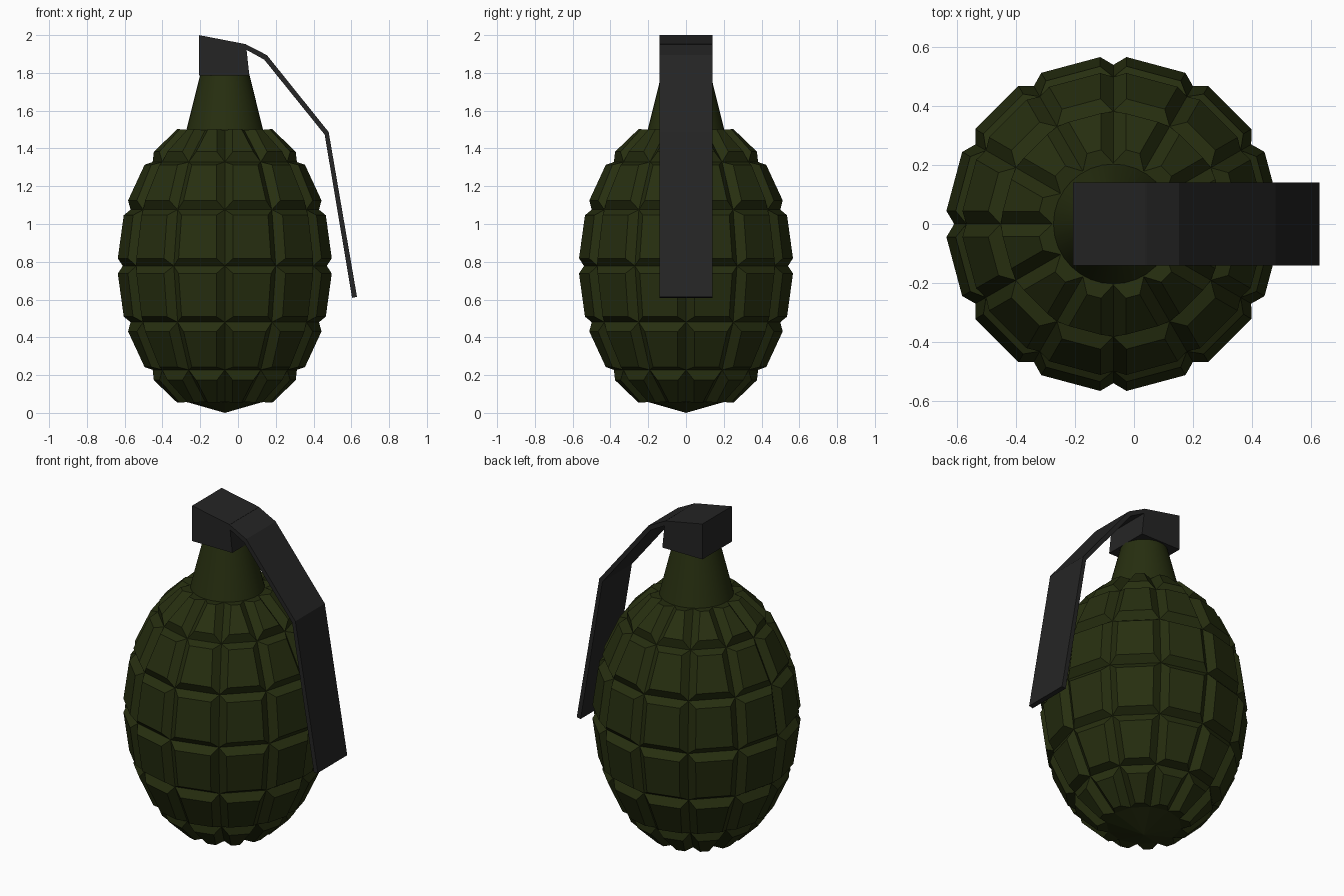
import bpy, bmesh, math
from mathutils import Matrix

if "Cube" in bpy.data.objects:
    bpy.data.objects.remove(bpy.data.objects["Cube"])

AXIS_X = -0.07   # body axis
HALF_W = 0.14    # half width of cap and lever


def material(name, rgb):
    m = bpy.data.materials.new(name)
    m.diffuse_color = (*rgb, 1)
    m.use_nodes = True
    m.node_tree.nodes["Principled BSDF"].inputs["Base Color"].default_value = m.diffuse_color
    return m


def finish(bm, name, mat):
    bmesh.ops.recalc_face_normals(bm, faces=bm.faces[:])
    me = bpy.data.meshes.new(name)
    bm.to_mesh(me)
    bm.free()
    me.materials.append(mat)
    ob = bpy.data.objects.new(name, me)
    bpy.context.collection.objects.link(ob)
    return ob


def extruded_profile(name, pts, mat):
    """Extrude an XZ outline across the lever width."""
    bm = bmesh.new()
    face = bm.faces.new([bm.verts.new((x, -HALF_W, z)) for x, z in pts])
    new = bmesh.ops.extrude_face_region(bm, geom=[face])["geom"]
    verts = [g for g in new if isinstance(g, bmesh.types.BMVert)]
    bmesh.ops.translate(bm, verts=verts, vec=(0, 2 * HALF_W, 0))
    return finish(bm, name, mat)


green = material("dark olive green", (0.020, 0.028, 0.005))
grey = material("dark grey metal", (0.018, 0.018, 0.018))

# Body: low-poly ellipsoid, every quad raised as a separate block
bm = bmesh.new()
bmesh.ops.create_uvsphere(bm, u_segments=12, v_segments=8, radius=1)
bmesh.ops.scale(bm, vec=(0.54, 0.54, 0.778), verts=bm.verts[:])
bmesh.ops.translate(bm, vec=(AXIS_X, 0, 0.782), verts=bm.verts[:])
bm.normal_update()
quads = [f for f in bm.faces if len(f.verts) == 4]
bmesh.ops.inset_individual(bm, faces=quads, thickness=0.035, depth=0.042,
                           use_even_offset=True)
bmesh.ops.translate(bm, vec=(0, 0, -min(v.co.z for v in bm.verts)), verts=bm.verts[:])
finish(bm, "segmented_body", green)

# Neck: smooth tapered collar
bm = bmesh.new()
bmesh.ops.create_cone(bm, cap_ends=True, segments=32, radius1=0.205, radius2=0.128,
                      depth=0.31, matrix=Matrix.Translation((AXIS_X, 0, 1.645)))
neck = finish(bm, "neck", green)
bpy.context.view_layer.objects.active = neck
neck.select_set(True)
bpy.ops.object.shade_smooth_by_angle(angle=math.radians(35))

# Cap: block with a sloping top
extruded_profile("cap", [(-0.207, 1.787), (0.06, 1.787), (0.042, 1.952), (-0.207, 2.0)], grey)

# Lever: bent strip running down from the cap
extruded_profile("safety_lever", [
    (0.038, 1.953), (0.153, 1.894), (0.48, 1.487), (0.63, 0.614),
    (0.604, 0.609), (0.459, 1.473), (0.139, 1.870), (0.045, 1.922)], grey)
